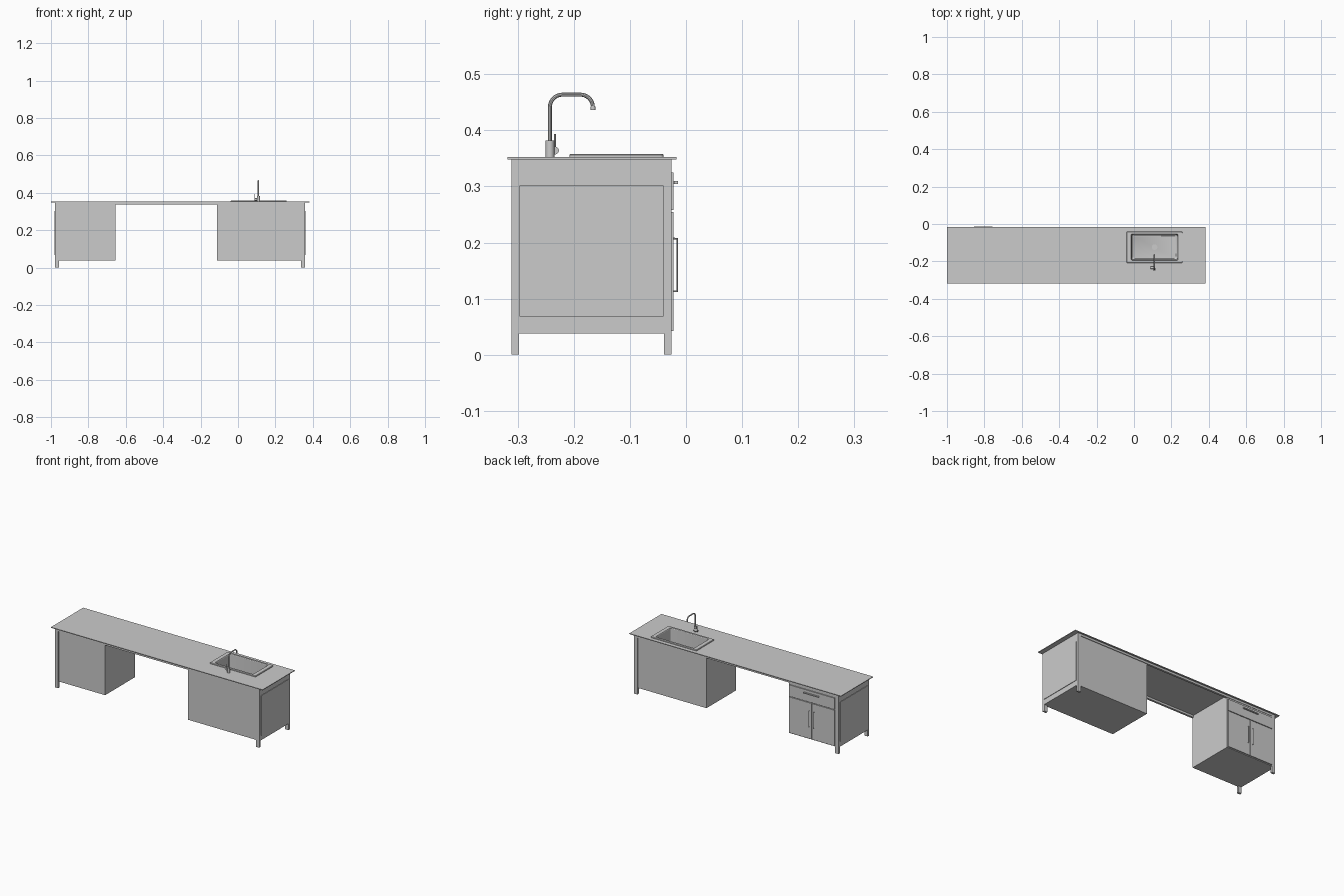
import bpy, bmesh, math
from mathutils import Vector, Matrix

if "Cube" in bpy.data.objects:
    bpy.data.objects.remove(bpy.data.objects["Cube"])


def finish(name, bm):
    bmesh.ops.recalc_face_normals(bm, faces=bm.faces)
    me = bpy.data.meshes.new(name)
    bm.to_mesh(me)
    bm.free()
    ob = bpy.data.objects.new(name, me)
    bpy.context.collection.objects.link(ob)
    return ob


def box(name, x, y, z):
    bm = bmesh.new()
    bmesh.ops.create_cube(bm, size=1)
    for v in bm.verts:
        v.co = [(r[0] + r[1]) / 2 + c * (r[1] - r[0]) for c, r in zip(v.co, (x, y, z))]
    return finish(name, bm)


def smooth(ob):
    bpy.ops.object.select_all(action='DESELECT')
    ob.select_set(True)
    bpy.context.view_layer.objects.active = ob
    bpy.ops.object.shade_smooth_by_angle()


def rod(name, a, b, r, n=20):
    a, b = Vector(a), Vector(b)
    d = b - a
    m = Matrix.Translation((a + b) / 2) @ d.to_track_quat('Z', 'Y').to_matrix().to_4x4()
    bm = bmesh.new()
    bmesh.ops.create_cone(bm, cap_ends=True, segments=n, radius1=r, radius2=r,
                          depth=d.length, matrix=m)
    ob = finish(name, bm)
    smooth(ob)
    return ob


def pipe(name, pts, r, res=3):
    cu = bpy.data.curves.new(name, 'CURVE')
    cu.dimensions = '3D'
    cu.bevel_depth, cu.bevel_resolution, cu.use_fill_caps = r, res, True
    sp = cu.splines.new('POLY')
    sp.points.add(len(pts) - 1)
    for p, co in zip(sp.points, pts):
        p.co = (*co, 1)
    ob = bpy.data.objects.new(name, cu)
    bpy.context.collection.objects.link(ob)
    bpy.ops.object.select_all(action='DESELECT')
    ob.select_set(True)
    bpy.context.view_layer.objects.active = ob
    bpy.ops.object.convert(target='MESH')
    smooth(bpy.context.object)


def rounded(cx, cy, hx, hy, r, z, n=5):
    pts = []
    for k, (sx, sy) in enumerate([(1, 1), (-1, 1), (-1, -1), (1, -1)]):
        for i in range(n):
            a = math.pi / 2 * (k + i / (n - 1))
            pts.append((cx + sx * (hx - r) + r * math.cos(a),
                        cy + sy * (hy - r) + r * math.sin(a), z))
    return pts


XL, XR = -0.978, 0.357      # outer ends of the frame
YB, YF = -0.311, -0.026     # both long sides of the frame
CX, CY = 0.11, -0.124       # sink centre

# worktop and cabinets
top = box("worktop", (-1, 0.383), (-0.318, -0.017), (0.348, 0.352))
box("drawer_cabinet", (XL, -0.654), (YB + 0.005, YF - 0.002), (0.038, 0.348))
sink_cab = box("sink_cabinet", (-0.113, XR), (YB + 0.005, YF - 0.004), (0.038, 0.348))

# opening for the sink bowl
cutter = box("sink_cutter", (CX - 0.13, CX + 0.13), (CY - 0.075, CY + 0.075), (0.24, 0.4))
cutter.hide_render = True
cutter.display_type = 'WIRE'
for ob in (top, sink_cab):
    m = ob.modifiers.new("sink_hole", 'BOOLEAN')
    m.operation, m.object, m.solver = 'DIFFERENCE', cutter, 'EXACT'

# corner legs, end panels and long aprons
for side, x0, x1 in (("left", XL, XL + 0.021), ("right", XR - 0.021, XR)):
    box(side + "_back_leg", (x0, x1), (YF - 0.013, YF), (0, 0.348))
    box(side + "_front_leg", (x0, x1), (YB, YB + 0.013), (0, 0.348))
for side, x, s in (("left", XL, -1), ("right", XR, 1)):
    box(side + "_end_panel", sorted((x - s * 0.005, x + s * 0.003)),
        (-0.297, -0.040), (0.068, 0.302))
box("front_apron", (XL, XR), (YB, YB + 0.012), (0.336, 0.348))
box("back_apron", (XL, XR), (YF - 0.012, YF), (0.336, 0.348))

# drawer, doors and handles
DX0, DX1 = -0.955, -0.657
MID = (DX0 + DX1) / 2
box("drawer_front", (DX0, DX1), (-0.03, -0.022), (0.258, 0.325))
box("left_door", (DX0, MID - 0.0015), (-0.03, -0.022), (0.042, 0.254))
box("right_door", (MID + 0.0015, DX1), (-0.03, -0.022), (0.042, 0.254))
for side, s in (("left", -1), ("right", 1)):
    x = MID + s * 0.015
    pipe(side + "_door_handle", [(x, -0.024, 0.113), (x, -0.0155, 0.113),
                                 (x, -0.0155, 0.207), (x, -0.024, 0.207)], 0.0018)
    rod(side + "_drawer_handle_post", (MID + s * 0.035, -0.024, 0.307),
        (MID + s * 0.035, -0.018, 0.307), 0.002)
box("drawer_handle", (MID - 0.05, MID + 0.05), (-0.021, -0.014), (0.304, 0.310))

# sink: rim and bowl lofted from rounded rectangles
rings = [rounded(CX, CY, *r) for r in (
    (0.150, 0.084, 0.006, 0.351), (0.150, 0.084, 0.006, 0.356),
    (0.148, 0.082, 0.006, 0.358), (0.126, 0.071, 0.008, 0.358),
    (0.124, 0.069, 0.008, 0.355), (0.122, 0.067, 0.010, 0.262),
    (0.114, 0.060, 0.010, 0.256))]
bm = bmesh.new()
loops = [[bm.verts.new(p) for p in ring] for ring in rings]
for a, b in zip(loops, loops[1:]):
    for i in range(len(a)):
        j = (i + 1) % len(a)
        bm.faces.new((a[i], a[j], b[j], b[i]))
bm.faces.new(loops[-1])
sink = finish("sink", bm)
# keep the bowl facing upwards
if sink.data.polygons[-1].normal.z < 0:
    sink.data.flip_normals()
smooth(sink)
rod("drain_ring", (CX, CY, 0.255), (CX, CY, 0.258), 0.015, 24)
rod("drain_plug", (CX, CY, 0.256), (CX, CY, 0.260), 0.007, 24)

# tap: base, gooseneck, nozzle and side lever
FX, FY = 0.109, -0.2425
rod("tap_base", (FX, FY, 0.351), (FX, FY, 0.382), 0.0078)
path = [(FX, FY, 0.375)]
R = 0.022
for i in range(9):
    a = math.pi - math.pi / 2 * i / 8
    path.append((FX, FY + R + R * math.cos(a), 0.4415 + R * math.sin(a)))
for i in range(9):
    a = math.pi / 2 - math.radians(80) * i / 8
    path.append((FX, -0.188 + R * math.cos(a), 0.4415 + R * math.sin(a)))
path.append((FX, -0.166, 0.440))
pipe("tap_neck", path, 0.0037)
rod("tap_nozzle", (FX, -0.166, 0.443), (FX, -0.1655, 0.436), 0.0042)
rod("tap_lever_hub", (FX, -0.2335, 0.364), (0.088, -0.2335, 0.364), 0.007)
rod("tap_lever", (0.091, -0.2335, 0.364), (0.089, -0.2335, 0.393), 0.0018, 12)
